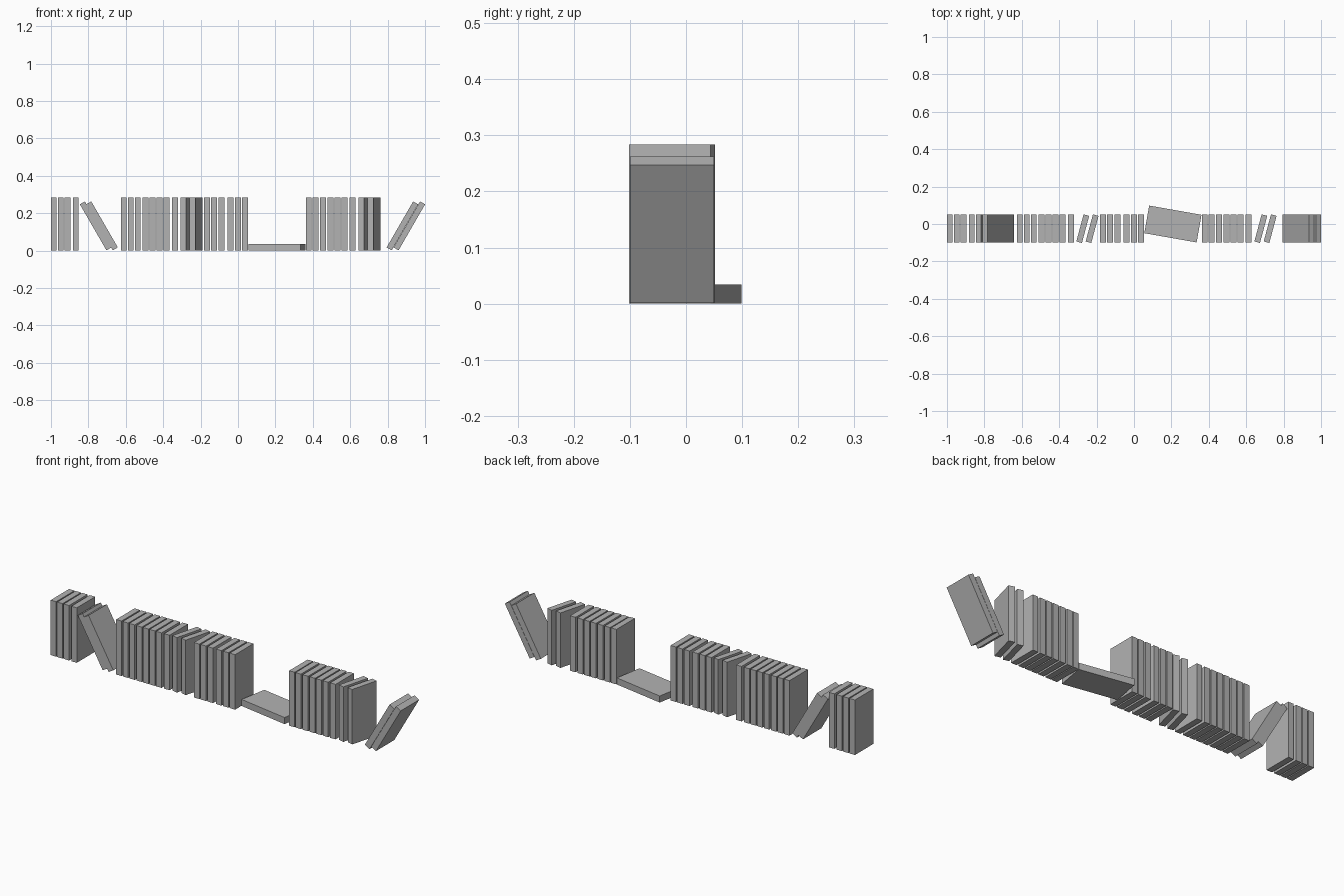
import bpy
from math import radians
from mathutils import Matrix, Vector

default = bpy.data.objects.get("Cube")
if default:
    bpy.data.objects.remove(default, do_unlink=True)

THICK, DEPTH, TALL = 0.031, 0.15, 0.284
ROW_Y = -0.025

grey = bpy.data.materials.new("plain_grey")
grey.use_nodes = True
colour = (0.45, 0.45, 0.45, 1)
grey.diffuse_color = colour
grey.node_tree.nodes["Principled BSDF"].inputs["Base Color"].default_value = colour


def book(name, centre, size=(THICK, DEPTH, TALL), lean=0, twist=0):
    """One plain block, leaned about y and twisted about z (degrees)."""
    bpy.ops.mesh.primitive_cube_add(size=1)
    obj = bpy.context.object
    obj.name = name
    turn = Matrix.Rotation(radians(twist), 4, "Z") @ Matrix.Rotation(radians(lean), 4, "Y")
    obj.data.transform(turn @ Matrix.Diagonal(Vector((*size, 1))))
    obj.location = centre
    obj.data.materials.append(grey)


# Upright books, in four runs
runs = {
    "end": (-0.985, -0.948, -0.911, -0.867),
    "long": (-0.611, -0.573, -0.536, -0.495, -0.457, -0.420, -0.382, -0.337),
    "middle": (-0.166, -0.128, -0.088, -0.040, 0.000, 0.038),
    "left": (0.378, 0.414, 0.455, 0.495, 0.532, 0.570, 0.612),
}
for run, places in runs.items():
    for i, x in enumerate(places):
        book(f"{run}_upright_book_{i + 1}", (x, ROW_Y, TALL / 2))

# Upright books turned slightly on the shelf
for i, x in enumerate((-0.274, -0.224, 0.678, 0.728)):
    book(f"turned_book_{i + 1}", (x, ROW_Y, TALL / 2), twist=-15)

# Books leaning sideways at both ends
for i, (x, lean) in enumerate(((-0.761, -30), (-0.727, -30), (0.879, 30), (0.916, 30))):
    book(f"leaning_book_{i + 1}", (x, ROW_Y, 0.132), lean=lean)

# Book lying flat in the gap
book("flat_book", (0.208, 0, 0.017), size=(TALL, DEPTH, 0.034), twist=-10)
